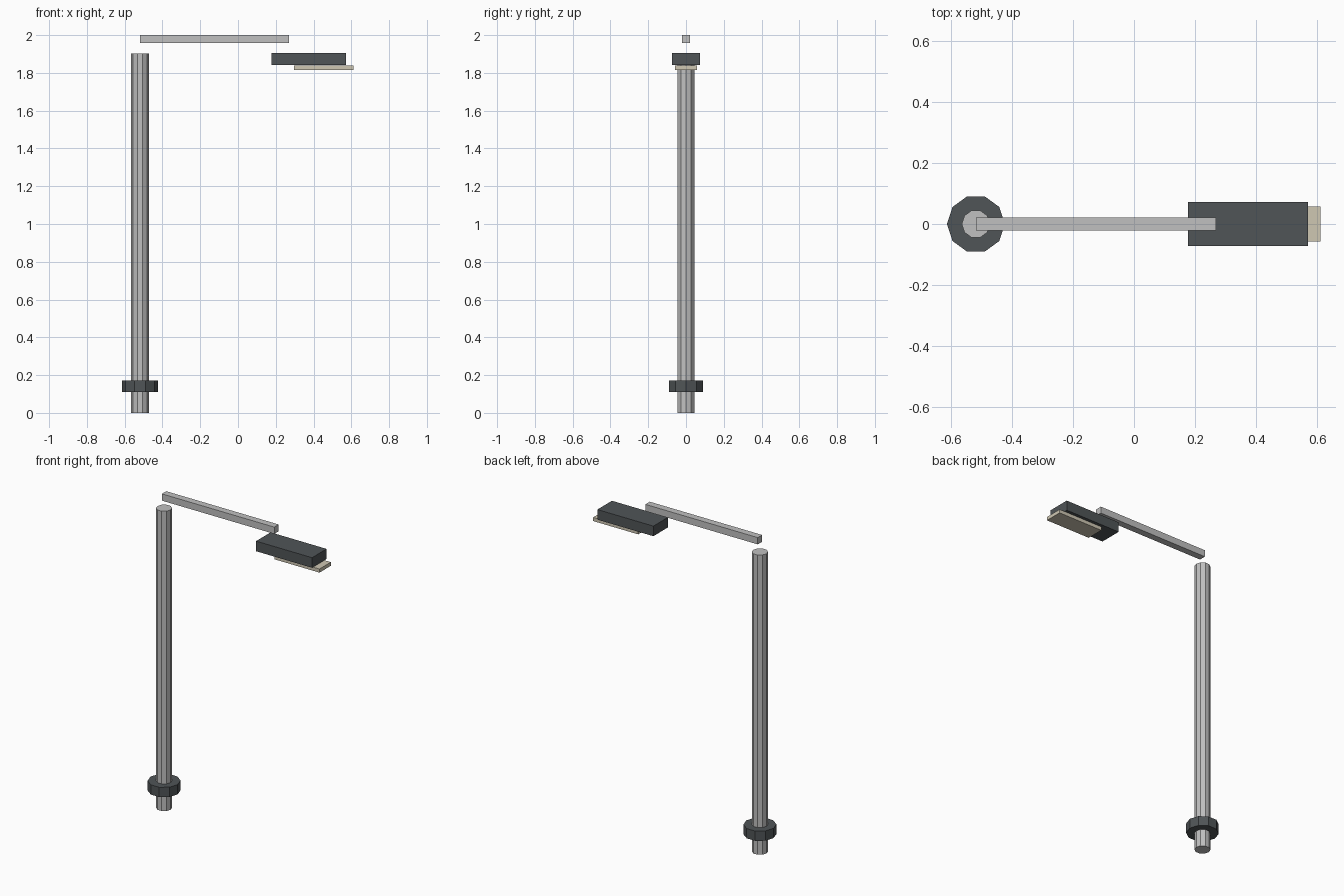
import bpy

if "Cube" in bpy.data.objects:
    bpy.data.objects.remove(bpy.data.objects["Cube"])


def material(name, rgb):
    m = bpy.data.materials.new(name)
    m.diffuse_color = (*rgb, 1)
    m.use_nodes = True
    m.node_tree.nodes["Principled BSDF"].inputs["Base Color"].default_value = m.diffuse_color
    return m


STEEL = material("light_grey_steel", (0.53, 0.53, 0.53))
DARK = material("dark_grey", (0.08, 0.09, 0.095))
LENS = material("warm_cream", (0.62, 0.57, 0.45))


def finish(name, mat):
    ob = bpy.context.object
    ob.name = name
    ob.data.materials.append(mat)
    return ob


def box(name, x, half_y, z, mat):
    """Box spanning the x and z ranges, symmetric in y."""
    bpy.ops.mesh.primitive_cube_add(
        size=1, location=((x[0] + x[1]) / 2, 0, (z[0] + z[1]) / 2))
    ob = finish(name, mat)
    ob.scale = (x[1] - x[0], 2 * half_y, z[1] - z[0])
    bpy.ops.object.transform_apply(location=False, rotation=False, scale=True)


def prism(name, radius, z, mat):
    """Ten-sided upright prism on the pole axis, a corner pointing along x."""
    bpy.ops.mesh.primitive_cylinder_add(
        vertices=10, radius=radius, depth=z[1] - z[0],
        location=(POLE_X, 0, (z[0] + z[1]) / 2), rotation=(0, 0, 1.5707963))
    finish(name, mat)


POLE_X = -0.519

# Upright pole and the collar near its foot
prism("pole", 0.0465, (0, 1.902), STEEL)
prism("collar", 0.095, (0.11, 0.172), DARK)

# Horizontal arm, starting over the pole axis
box("arm", (POLE_X, 0.27), 0.022, (1.957, 2.0), STEEL)

# Lamp housing and the light panel beneath it
box("lamp_head", (0.178, 0.571), 0.073, (1.842, 1.906), DARK)
box("light_panel", (0.296, 0.612), 0.057, (1.816, 1.839), LENS)
